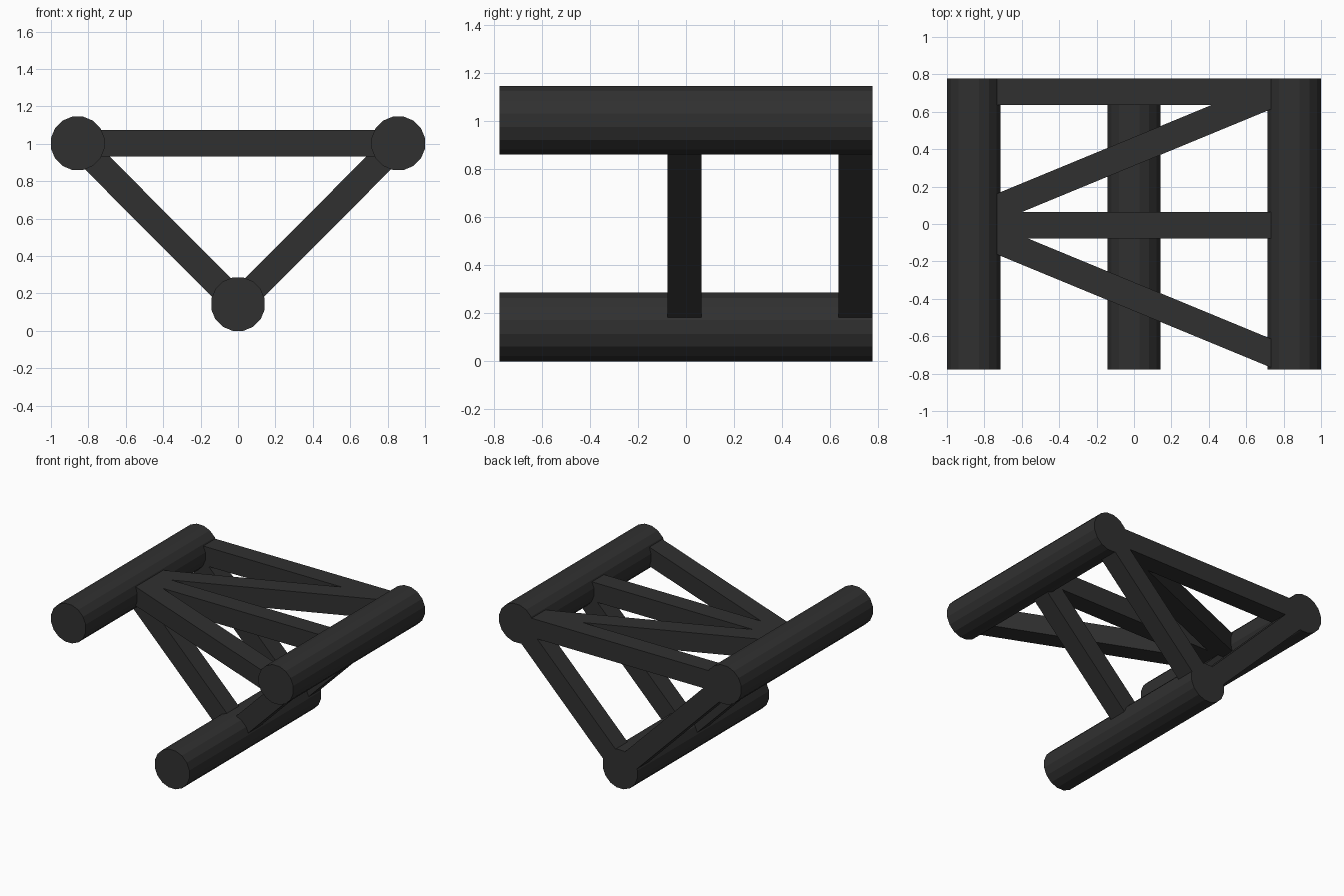
import bpy, math
from mathutils import Vector, Matrix

if "Cube" in bpy.data.objects:
    bpy.data.objects.remove(bpy.data.objects["Cube"])

mat = bpy.data.materials.new("dark_grey")
mat.diffuse_color = (0.03, 0.03, 0.03, 1)
mat.use_nodes = True
mat.node_tree.nodes["Principled BSDF"].inputs["Base Color"].default_value = mat.diffuse_color

HALF_LEN = 0.777             # half length of the long tubes
RADIUS = 0.1457              # tube corner radius, flats face the axes
SIDE_X, TOP_Z, LOW_Z = 0.857, 1.003, 0.143
BEAM = 0.142                 # square beam width
MID_Y, BACK_Y = -0.006, 0.706


def finish(name):
    ob = bpy.context.object
    ob.name = name
    ob.data.materials.append(mat)
    return ob


def tube(name, x, z):
    bpy.ops.mesh.primitive_cylinder_add(vertices=16, radius=RADIUS, depth=2 * HALF_LEN)
    ob = finish(name)
    ob.data.transform(Matrix.Rotation(math.pi / 2, 4, 'X')
                      @ Matrix.Rotation(math.pi / 16, 4, 'Z'))
    ob.location = (x, 0, z)


def beam(name, a, b):
    # square bar from a to b
    a, b = Vector(a), Vector(b)
    d = b - a
    bpy.ops.mesh.primitive_cube_add(size=1)
    ob = finish(name)
    # local x along the bar, local y kept horizontal
    x = d.normalized()
    y = (Vector((0, 0, 1)).cross(x)).normalized()
    z = x.cross(y)
    rot = Matrix((x, y, z)).transposed().to_4x4()
    ob.data.transform(Matrix.Translation((a + b) / 2) @ rot
                      @ Matrix.Diagonal((d.length, BEAM, BEAM, 1)))


# three long tubes
tube("left_tube", -SIDE_X, TOP_Z)
tube("right_tube", SIDE_X, TOP_Z)
tube("lower_tube", 0, LOW_Z)

# two triangular frames: a cross beam and two sloping struts each
for label, y in (("middle", MID_Y), ("back", BACK_Y)):
    beam(label + "_cross_beam", (-SIDE_X, y, TOP_Z), (SIDE_X, y, TOP_Z))
    for side, s in (("left", -1), ("right", 1)):
        beam(f"{label}_{side}_strut", (s * SIDE_X, y, TOP_Z), (0, y, LOW_Z))

# diagonal braces fanning out from the left tube
for label, s in (("back", 1), ("front", -1)):
    beam(label + "_diagonal_brace", (-0.80, s * 0.058, TOP_Z), (0.77, s * 0.706, TOP_Z))
